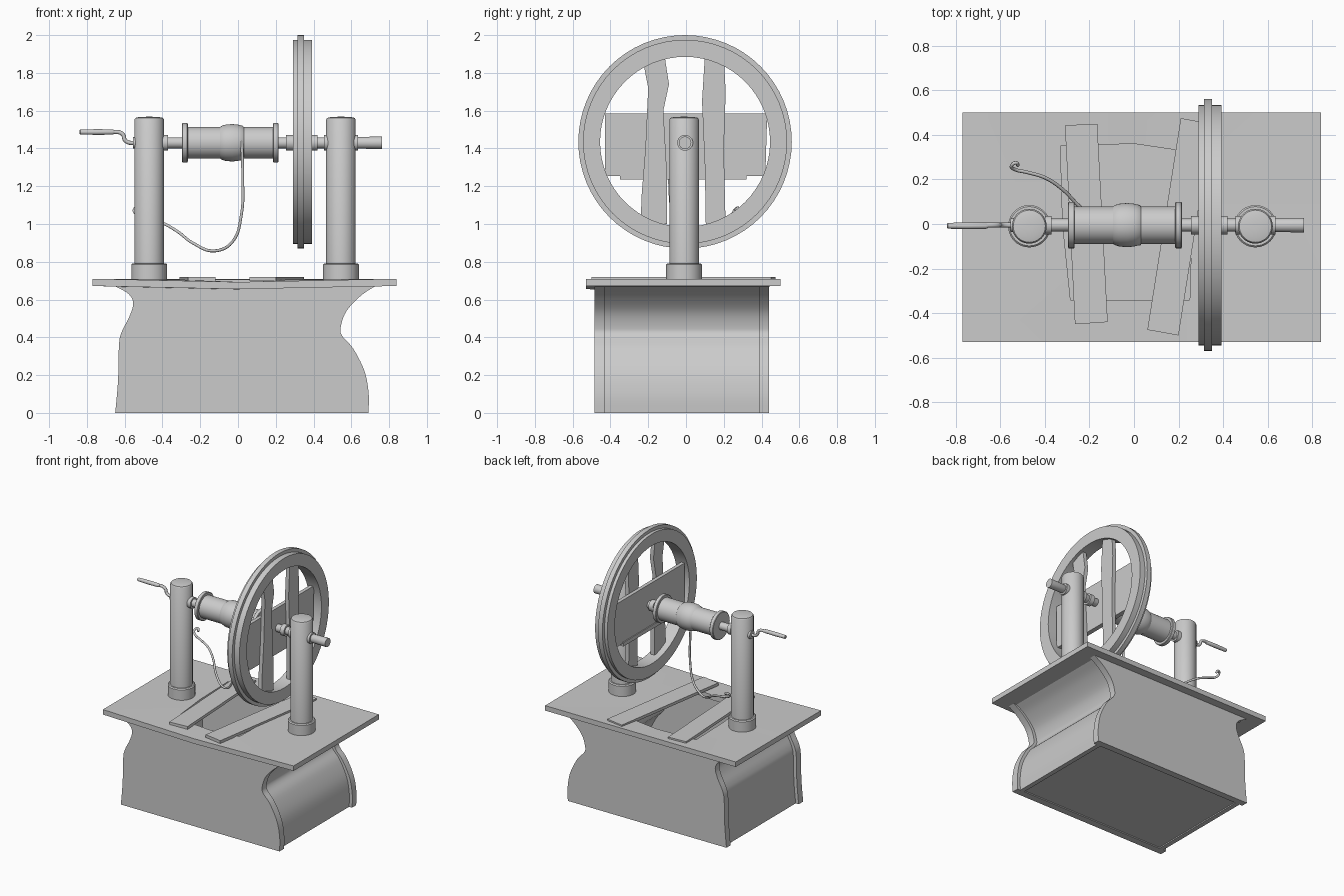
import bpy, bmesh
from math import cos, sin, pi
from mathutils import Vector

if "Cube" in bpy.data.objects:
    bpy.data.objects.remove(bpy.data.objects["Cube"])

AX_Y, AX_Z = -0.005, 1.43   # axle line


def finish(name, bm, bevel=0.0, angle=35):
    bmesh.ops.recalc_face_normals(bm, faces=bm.faces)
    me = bpy.data.meshes.new(name)
    bm.to_mesh(me)
    bm.free()
    ob = bpy.data.objects.new(name, me)
    bpy.context.collection.objects.link(ob)
    if bevel:
        m = ob.modifiers.new("bevel", 'BEVEL')
        m.width, m.segments = bevel, 2
    smooth(ob, angle)
    return ob


def smooth(ob, angle=35):
    bpy.ops.object.select_all(action='DESELECT')
    ob.select_set(True)
    bpy.context.view_layer.objects.active = ob
    bpy.ops.object.shade_smooth_by_angle(angle=angle * pi / 180)


def put(axis, u, v, w):
    return {'x': (w, u, v), 'y': (u, w, v), 'z': (u, v, w)}[axis]


def prism(name, pts, axis, a, b):
    """Extrude a 2D outline along an axis from a to b."""
    bm = bmesh.new()
    lo = [bm.verts.new(put(axis, u, v, a)) for u, v in pts]
    hi = [bm.verts.new(put(axis, u, v, b)) for u, v in pts]
    bm.faces.new(lo)
    bm.faces.new(hi)
    for i in range(len(pts)):
        j = (i + 1) % len(pts)
        bm.faces.new((lo[i], lo[j], hi[j], hi[i]))
    return finish(name, bm)


def lathe(name, prof, axis, cu, cv, n=40, closed=False):
    """Spin (position, radius) pairs around an axis through (cu, cv)."""
    bm = bmesh.new()
    rings = [[bm.verts.new(put(axis, cu + r * cos(2 * pi * k / n), cv + r * sin(2 * pi * k / n), t))
              for k in range(n)] for t, r in prof]
    pairs = list(zip(rings, rings[1:])) + ([(rings[-1], rings[0])] if closed else [])
    for p, q in pairs:
        for k in range(n):
            m = (k + 1) % n
            bm.faces.new((p[k], p[m], q[m], q[k]))
    if not closed:
        bm.faces.new(rings[0])
        bm.faces.new(rings[-1])
    return finish(name, bm)


def spline(pts, steps=5):
    """Catmull-Rom curve through 2D points."""
    P = [Vector(p) for p in [pts[0]] + pts + [pts[-1]]]
    out = []
    for a, b, c, d in zip(P, P[1:], P[2:], P[3:]):
        for s in range(steps):
            t = s / steps
            out.append(0.5 * (2 * b + (c - a) * t + (2 * a - 5 * b + 4 * c - d) * t * t
                              + (3 * b - a - 3 * c + d) * t ** 3))
    return [tuple(p) for p in out] + [pts[-1]]


def tube(name, pts, radius):
    cu = bpy.data.curves.new(name, 'CURVE')
    cu.dimensions = '3D'
    cu.bevel_depth, cu.bevel_resolution, cu.use_fill_caps = radius, 2, True
    cu.resolution_u = 6
    sp = cu.splines.new('BEZIER')
    sp.bezier_points.add(len(pts) - 1)
    for bp, p in zip(sp.bezier_points, pts):
        bp.co = p
        bp.handle_left_type = bp.handle_right_type = 'AUTO'
    ob = bpy.data.objects.new(name, cu)
    bpy.context.collection.objects.link(ob)
    bpy.ops.object.select_all(action='DESELECT')
    ob.select_set(True)
    bpy.context.view_layer.objects.active = ob
    bpy.ops.object.convert(target='MESH')
    smooth(bpy.context.view_layer.objects.active, 60)


# Wavy base: front and back plates, inset side panels, floor
left = spline([(-0.65, 0), (-0.635, 0.17), (-0.63, 0.36), (-0.615, 0.43), (-0.575, 0.51),
               (-0.555, 0.58), (-0.58, 0.63), (-0.65, 0.67)])
right = spline([(0.69, 0), (0.692, 0.1), (0.67, 0.22), (0.61, 0.34), (0.55, 0.41),
                (0.545, 0.46), (0.575, 0.54), (0.65, 0.62), (0.725, 0.67)])
outline = right + left[::-1]
prism("base_front", outline, 'y', -0.485, -0.43)
prism("base_back", outline, 'y', 0.39, 0.44)
for name, side, s in (("base_left_panel", left, 1), ("base_right_panel", right, -1)):
    strip = [(u + s * 0.025, v) for u, v in side] + [(u + s * 0.06, v) for u, v in side[::-1]]
    prism(name, strip, 'y', -0.43, 0.39)
prism("base_floor", [(-0.62, -0.43), (0.66, -0.43), (0.66, 0.39), (-0.62, 0.39)], 'z', 0.008, 0.03)

# Top slab with an opening, sagging a little at the front
outer = [(-0.77, 0.5), (0, 0.5), (0.84, 0.5), (0.84, 0), (0.84, -0.53), (0, -0.53), (-0.77, -0.53), (-0.77, 0)]
hole = [(-0.33, 0.35), (0, 0.36), (0.27, 0.32), (0.26, 0), (0.25, -0.34), (0, -0.34), (-0.285, -0.34), (-0.32, 0)]
bm = bmesh.new()
rings = []
for loop, z in ((outer, 0.672), (outer, 0.71), (hole, 0.705), (hole, 0.668)):
    rings.append([bm.verts.new((x, y, z - (0.017 if i == 5 else 0))) for i, (x, y) in enumerate(loop)])
for p, q in zip(rings, rings[1:] + rings[:1]):
    for k in range(8):
        m = (k + 1) % 8
        bm.faces.new((p[k], p[m], q[m], q[k]))
finish("top_slab", bm)

# Loose planks lying over the opening
prism("left_plank", [(-0.31, 0.443), (-0.165, 0.45), (-0.118, -0.44), (-0.265, -0.45)], 'z', 0.698, 0.72)
prism("right_plank", [(0.21, 0.475), (0.35, 0.45), (0.2, -0.5), (0.06, -0.475)], 'z', 0.698, 0.72)

# Posts with foot collars
for name, x in (("left_post", -0.47), ("right_post", 0.545)):
    lathe(name, [(0.69, 0.078), (1.553, 0.078), (1.562, 0.072), (1.567, 0.05), (1.568, 0.01)], 'z', x, -0.01)
    lathe(name + "_collar", [(0.685, 0.095), (0.785, 0.095), (0.792, 0.088)], 'z', x, -0.01)

# Axle and its collars
lathe("axle", [(-0.44, 0.029), (0.635, 0.029), (0.64, 0.031), (0.762, 0.033)], 'x', AX_Y, AX_Z, 24)
for i, (a, b) in enumerate(((-0.4, -0.37), (0.255, 0.292), (0.385, 0.42), (0.455, 0.48), (0.61, 0.635))):
    lathe("axle_collar_%d" % i, [(a, 0.042), (b, 0.042)], 'x', AX_Y, AX_Z, 24)

# Winding drum with flanges, and the rope wound on it
lathe("drum", [(-0.27, 0.084), (0.19, 0.084)], 'x', AX_Y, AX_Z)
for name, a in (("drum_left_flange", -0.296), ("drum_right_flange", 0.185)):
    lathe(name, [(a, 0.1), (a + 0.003, 0.104), (a + 0.027, 0.104), (a + 0.03, 0.1)], 'x', AX_Y, AX_Z)
lathe("rope_coil", [(-0.1, 0.08), (-0.085, 0.09), (-0.065, 0.096), (-0.03, 0.099), (0.0, 0.096),
                    (0.025, 0.09), (0.035, 0.08)], 'x', AX_Y, AX_Z)

# Hanging rope with a hooked end
tube("rope", [(0.02, -0.09, 1.44), (0.025, -0.088, 1.25), (0.018, -0.075, 1.05), (-0.03, -0.05, 0.905),
              (-0.12, -0.01, 0.858), (-0.24, 0.075, 0.9), (-0.32, 0.155, 0.96), (-0.4, 0.208, 1.005),
              (-0.48, 0.232, 1.03), (-0.535, 0.245, 1.05), (-0.55, 0.26, 1.075),
              (-0.53, 0.275, 1.085), (-0.52, 0.262, 1.07)], 0.008)

# Crank handle
tube("crank_arm", [(-0.54, AX_Y, 1.43), (-0.58, AX_Y, 1.432), (-0.6, AX_Y, 1.447), (-0.607, AX_Y, 1.47),
                   (-0.625, AX_Y, 1.484), (-0.67, AX_Y, 1.487)], 0.011)
lathe("crank_boss", [(-0.555, 0.03), (-0.53, 0.034)], 'x', AX_Y, AX_Z, 16)
lathe("crank_grip", [(-0.84, 0.008), (-0.835, 0.013), (-0.75, 0.015), (-0.665, 0.014), (-0.655, 0.01)],
      'x', AX_Y - 0.003, 1.487, 16)

# Wheel rim with raised middle band
WZ = 1.435
lathe("wheel_rim", [(0.29, 0.45), (0.29, 0.54), (0.314, 0.54), (0.314, 0.565), (0.35, 0.565), (0.35, 0.54),
                    (0.393, 0.54), (0.393, 0.45)], 'x', AX_Y, WZ, 64, closed=True)

# Wheel boards: one broad cross board with a backing board, two upright spokes
prism("wheel_cross_board", [(-0.43, 1.255), (0.42, 1.255), (0.43, 1.585), (-0.43, 1.585)], 'x', 0.312, 0.34)
prism("wheel_backing_board", [(-0.35, 1.235), (0.32, 1.235), (0.32, 1.265), (-0.35, 1.265)], 'x', 0.305, 0.34)
prism("wheel_left_spoke", [(-0.24, 1.0), (-0.1, 1.0), (-0.1, 1.25), (-0.12, 1.6), (-0.09, 1.74), (-0.115, 1.9),
                           (-0.235, 1.9), (-0.2, 1.72), (-0.215, 1.4), (-0.235, 1.15)], 'x', 0.338, 0.368)
prism("wheel_right_spoke", [(0.105, 0.98), (0.21, 0.98), (0.2, 1.4), (0.21, 1.7), (0.2, 1.89), (0.1, 1.89),
                            (0.085, 1.65), (0.1, 1.3)], 'x', 0.338, 0.368)
